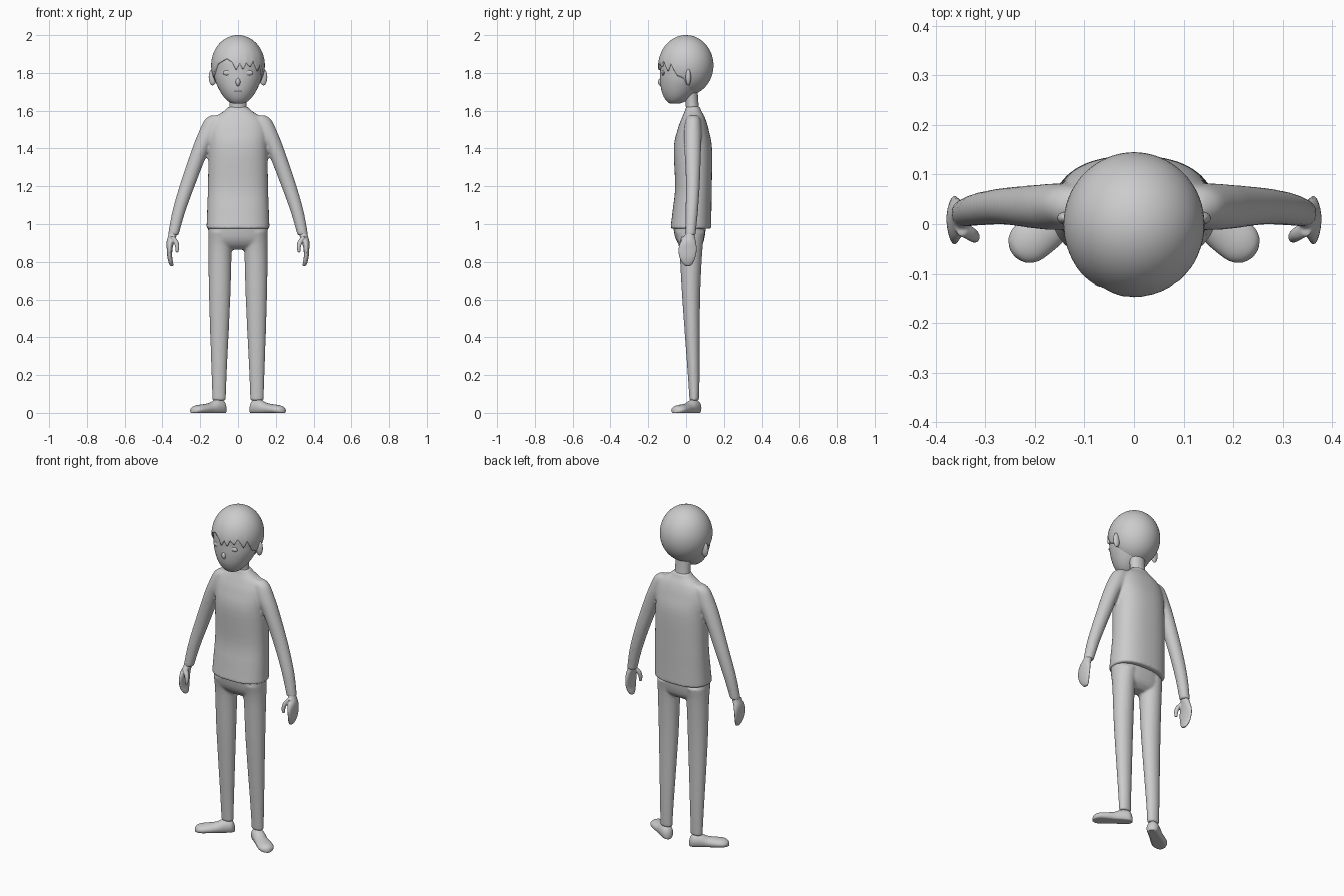
import bpy, bmesh
from math import sin, cos, pi, sqrt, radians
from mathutils import Vector, Matrix

if "Cube" in bpy.data.objects:
    bpy.data.objects.remove(bpy.data.objects["Cube"])


def finish(name, bm, voxel=0, smooth=4):
    bmesh.ops.recalc_face_normals(bm, faces=bm.faces)
    for f in bm.faces:
        f.smooth = True
    me = bpy.data.meshes.new(name)
    bm.to_mesh(me)
    bm.free()
    ob = bpy.data.objects.new(name, me)
    bpy.context.collection.objects.link(ob)
    if voxel:  # fuse overlapping volumes into one soft skin
        r = ob.modifiers.new("fuse", 'REMESH')
        r.mode = 'VOXEL'
        r.voxel_size = voxel
        r.use_smooth_shade = True
        s = ob.modifiers.new("soften", 'SMOOTH')
        s.iterations = smooth
    return ob


def spline(pts, steps):
    """Catmull-Rom resampling of tuples."""
    p = [Vector(q) for q in pts]
    out = []
    for i in range(len(p) - 1):
        a, b, c, d = p[max(i - 1, 0)], p[i], p[i + 1], p[min(i + 2, len(p) - 1)]
        for k in range(steps):
            t = k / steps
            out.append(b + (c - a) * (t / 2) + (2 * a - 5 * b + 4 * c - d) * (t * t / 2)
                       + (3 * b - a - 3 * c + d) * (t ** 3 / 2))
    return out + [p[-1]]


def skin(bm, rings):
    vs = [[bm.verts.new(co) for co in r] for r in rings]
    n = len(vs[0])
    for a, b in zip(vs, vs[1:]):
        for i in range(n):
            bm.faces.new((a[i], a[(i + 1) % n], b[(i + 1) % n], b[i]))
    bm.faces.new(vs[0])
    bm.faces.new(vs[-1])


def loft(bm, rows, side=1, power=1.0, n=40, steps=5):
    """Rows are horizontal ovals: x, y, z, half width, half depth."""
    rings = []
    for x, y, z, rx, ry in spline(rows, steps):
        ring = []
        for i in range(n):
            c, s = cos(2 * pi * i / n), sin(2 * pi * i / n)
            c, s = [abs(v) ** power * (1 if v > 0 else -1) for v in (c, s)]
            ring.append((side * (x + rx * c), y + ry * s, z))
        rings.append(ring)
    skin(bm, rings)


def ellipsoid(name, loc, radii):
    bm = bmesh.new()
    bmesh.ops.create_uvsphere(bm, u_segments=24, v_segments=16, radius=1,
                              matrix=Matrix.Translation(loc) @ Matrix.Diagonal((*radii, 1)))
    return finish(name, bm)


# Head and neck
bm = bmesh.new()
loft(bm, [(0, -.06, 1.637, .02, .02), (0, -.055, 1.645, .045, .042), (0, -.046, 1.67, .073, .070),
          (0, -.033, 1.71, .099, .098), (0, -.018, 1.76, .121, .119), (0, -.006, 1.81, .131, .131),
          (0, 0, 1.87, .134, .135), (0, 0, 1.93, .112, .114), (0, 0, 1.97, .07, .07)])
finish("head", bm)
bm = bmesh.new()
loft(bm, [(0, .038, 1.57, .052, .038), (0, .032, 1.63, .045, .034), (0, .022, 1.72, .048, .038)])
finish("neck", bm)

# Facial features
ellipsoid("nose", (0, -.130, 1.752), (.013, .018, .022))
ellipsoid("mouth", (0, -.124, 1.705), (.026, .006, .005))
for s, tag in ((1, "left"), (-1, "right")):
    ellipsoid(tag + "_eye", (s * .052, -.120, 1.80), (.028, .009, .014))
    ellipsoid(tag + "_ear", (s * .134, .012, 1.778), (.021, .014, .044))

# Hair cap with a jagged fringe: angle from the front, lower edge height
FRINGE = [(-180, 1.685), (-100, 1.69), (-85, 1.77), (-65, 1.795), (-50, 1.845), (-25, 1.875),
          (-12, 1.855), (-4, 1.815), (4, 1.85), (11, 1.815), (18, 1.855), (27, 1.83), (35, 1.865),
          (48, 1.81), (56, 1.85), (70, 1.785), (85, 1.77), (100, 1.69), (180, 1.685)]


def edge_height(a):
    for (a0, z0), (a1, z1) in zip(FRINGE, FRINGE[1:]):
        if a0 <= a <= a1:
            return z0 + (z1 - z0) * (a - a0) / (a1 - a0)


bm = bmesh.new()
COLS, ROWS, MID, RZ = 180, 28, 1.84, .16
from math import acos
rings = []
for j in range(1, ROWS + 2):
    t = min(j, ROWS) / ROWS
    ring = []
    for i in range(COLS):
        deg = -180 + 360 * i / COLS
        a = radians(deg)
        phi = t * acos((edge_height(deg) - MID) / RZ)
        k = 1 + .02 * t ** 4 * max(cos(a), 0)
        if j > ROWS:
            k = .90
        ring.append((.142 * k * sin(phi) * sin(a), -.145 * k * sin(phi) * cos(a), MID + RZ * cos(phi)))
    rings.append(ring)
skin(bm, rings)
# leave the underside of the cap open
bm.faces.ensure_lookup_table()
bmesh.ops.delete(bm, geom=[bm.faces[-1]], context='FACES_ONLY')
finish("hair", bm)

# Shirt: torso and sleeves fused
bm = bmesh.new()
loft(bm, [(0, .025, .975, .167, .108), (0, .032, 1.08, .163, .102), (0, .039, 1.2, .159, .097),
          (0, .036, 1.4, .156, .101), (0, .037, 1.5, .152, .082), (0, .039, 1.56, .125, .062),
          (0, .037, 1.60, .072, .043), (0, .036, 1.622, .05, .037)], power=.85)
for s in (1, -1):
    loft(bm, [(.10, .038, 1.575, .045, .025), (.125, .037, 1.55, .052, .040), (.155, .035, 1.48, .056, .047),
              (.198, .035, 1.395, .046, .044), (.261, .036, 1.225, .041, .037),
              (.312, .030, 1.07, .035, .033), (.343, .022, .94, .028, .028)], side=s)
finish("shirt", bm, .007, 6)

# Trousers: hips and legs fused
bm = bmesh.new()
loft(bm, [(0, .025, .865, .10, .03), (0, .024, .89, .148, .06), (0, .02, .93, .157, .078),
          (0, .018, 1.0, .158, .088)], power=.85)
for s in (1, -1):
    loft(bm, [(.10, .043, .065, .036, .025), (.10, .04, .2, .040, .031), (.097, .027, .6, .056, .047),
              (.095, .025, .86, .062, .061), (.09, .022, .96, .068, .078)], side=s)
finish("trousers", bm, .007, 5)

for s, tag in ((1, "left"), (-1, "right")):
    # Hand: mitten palm and thumb
    bm = bmesh.new()
    loft(bm, [(.342, .022, .97, .021, .021), (.347, .019, .94, .022, .026), (.358, .011, .905, .020, .041),
              (.362, .008, .865, .015, .049), (.361, .007, .825, .013, .043),
              (.355, .008, .795, .012, .030), (.350, .009, .778, .008, .014)], side=s)
    loft(bm, [(.350, -.008, .935, .013, .016), (.331, -.019, .910, .014, .014),
              (.322, -.026, .88, .011, .012), (.323, -.028, .85, .007, .008)], side=s, n=20)
    finish(tag + "_hand", bm, .004, 2)

    # Shoe: flat-soled sections along the turned-out foot axis
    bm = bmesh.new()
    ax, ay = .816, -.578
    rings = []
    for d, w, h in spline([(-.040, .008, .03), (-.034, .02, .05), (-.018, .032, .068), (.02, .036, .070),
                           (.06, .037, .053), (.10, .042, .046), (.14, .043, .041), (.163, .033, .034),
                           (.174, .018, .025), (.178, .006, .015)], 4):
        ring = []
        for i in range(32):
            u, v = cos(2 * pi * i / 32), sin(2 * pi * i / 32)
            ring.append((s * (.10 + ax * d - ay * w * u), .043 + ay * d + ax * w * u,
                         max(h * (.4 + .6 * v), .001 * (1 + v))))
        rings.append(ring)
    skin(bm, rings)
    finish(tag + "_shoe", bm)
